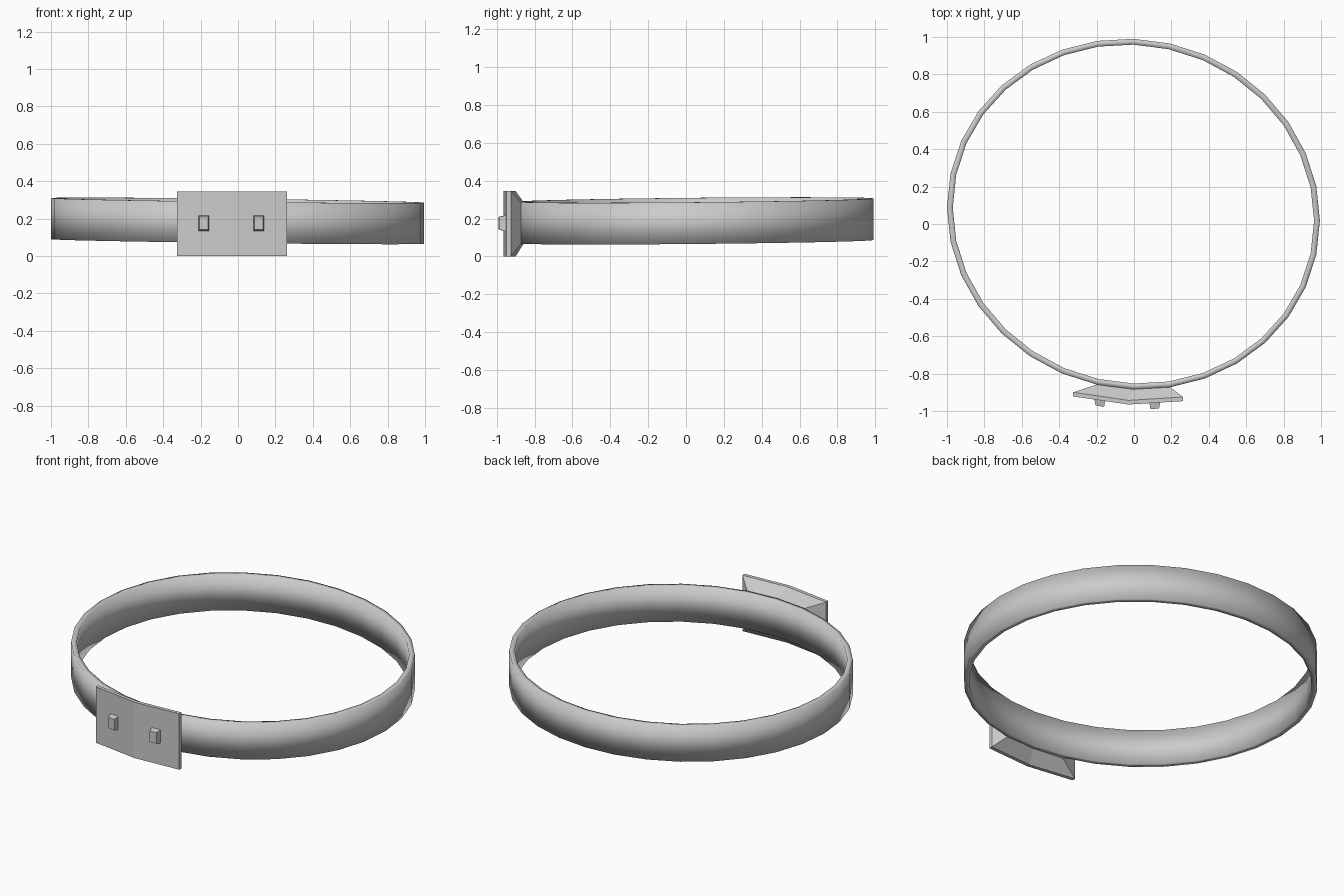
import bpy, bmesh, math

if "Cube" in bpy.data.objects:
    bpy.data.objects.remove(bpy.data.objects["Cube"])


def make_object(name, rings, closed=False, caps=(False, False), smooth=False):
    """Loft a list of equal-length point loops into a mesh object."""
    bm = bmesh.new()
    loops = [[bm.verts.new(p) for p in r] for r in rings]
    n = len(loops[0])
    pairs = list(zip(loops, loops[1:] + loops[:1])) if closed else list(zip(loops, loops[1:]))
    for a, b in pairs:
        for i in range(n):
            j = (i + 1) % n
            bm.faces.new((a[i], a[j], b[j], b[i]))
    # caps made of quads across a loop of two matching rows
    for use, loop in zip(caps, (loops[0], loops[-1])):
        if use:
            for i in range(n // 2 - 1):
                bm.faces.new((loop[i], loop[i + 1], loop[n - 2 - i], loop[n - 1 - i]))
    bmesh.ops.recalc_face_normals(bm, faces=bm.faces)
    me = bpy.data.meshes.new(name)
    bm.to_mesh(me)
    bm.free()
    me.polygons.foreach_set("use_smooth", [smooth] * len(me.polygons))
    ob = bpy.data.objects.new(name, me)
    bpy.context.collection.objects.link(ob)
    return ob


# Belt strap: slightly skewed, slightly tilted oval band
SIDES = 32


def strap_point(i, inset, z):
    t = 2 * math.pi * i / SIDES
    x = -0.003 + (0.997 - inset) * math.cos(t)
    y = 0.053 - 0.035 * math.cos(t) + (0.937 - inset) * math.sin(t)
    return (x, y, z - 0.012 * x + 0.009 * y)


sections = [[strap_point(i, d, z) for d, z in
             ((0, 0.077), (0, 0.297), (0.031, 0.297), (0.031, 0.077))]
            for i in range(SIDES)]
make_object("belt_strap", sections, closed=True, smooth=True)


# Buckle: bent plate flaring out from the front of the strap
def plate_loop(pts, z0, z1):
    return [(x, y, z0) for x, y in pts] + [(x, y, z1) for x, y in reversed(pts)]


front = [(-0.325, -0.922), (-0.03, -0.965), (0.262, -0.947)]
back = [(x, y + 0.022) for x, y in front]
root = [strap_point(i, 0.002, 0)[:2] for i in (23, 24, 25)]
make_object("buckle_plate",
            [plate_loop(root, 0.068, 0.285), plate_loop(back, 0.0, 0.345),
             plate_loop(front, 0.0, 0.345)], caps=(False, True))


# Buckle studs: small tapered blocks following the plate's slope
def stud(name, x, y, slope):
    def loop(w, h, d):
        return [(x + sx * w, y + slope * sx * w - d, 0.175 + sz * h)
                for sx, sz in ((-1, -1), (1, -1), (1, 1), (-1, 1))]
    make_object(name, [loop(0.029, 0.042, -0.005), loop(0.023, 0.034, 0.031)],
                caps=(False, True))


stud("stud_left", -0.183, -0.943, -0.15)
stud("stud_right", 0.111, -0.957, 0.06)
